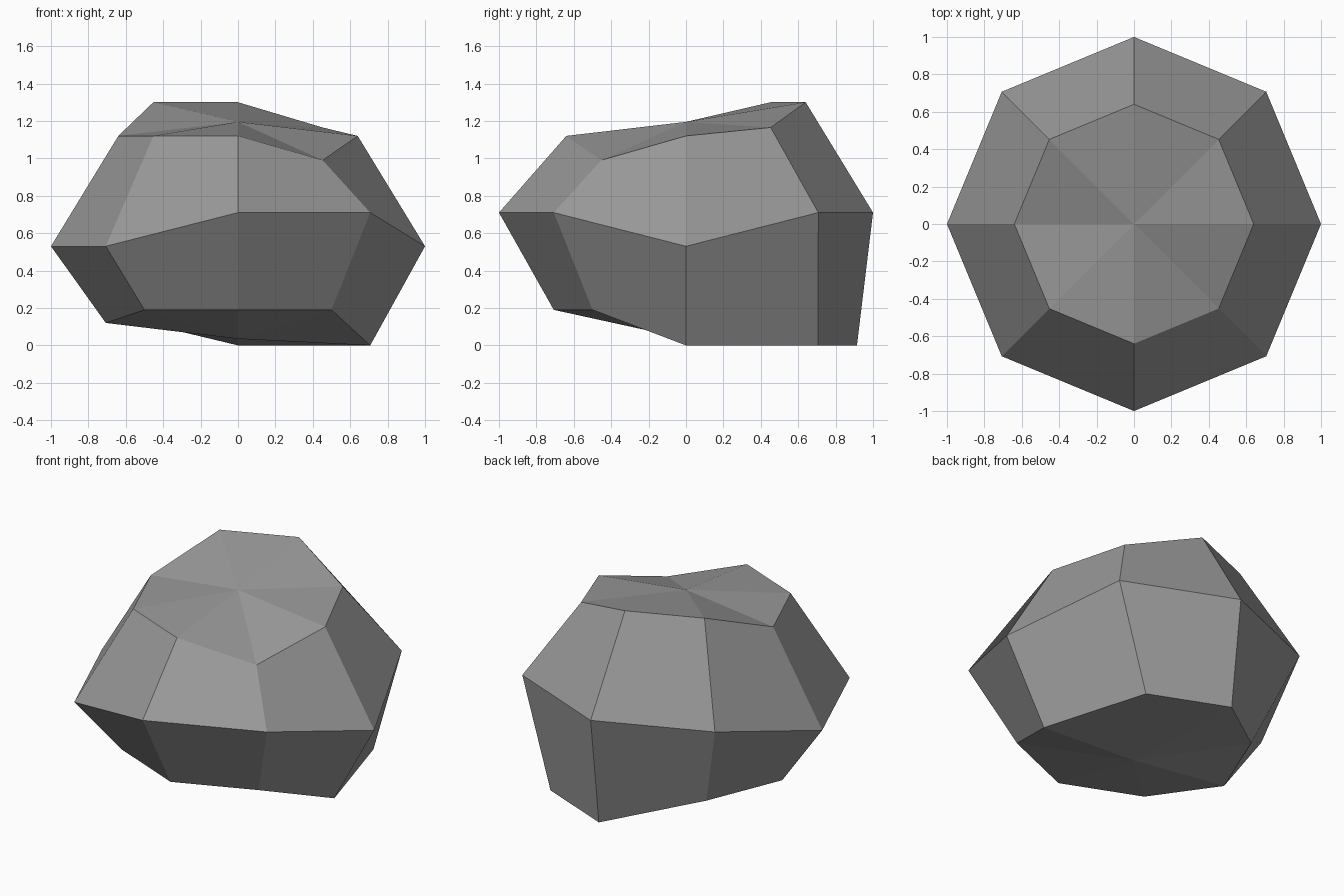
import bpy
import bmesh
from math import cos, sin, pi

cube = bpy.data.objects.get("Cube")
if cube:
    bpy.data.objects.remove(cube, do_unlink=True)

# Plain grey stone colour
stone = bpy.data.materials.new("stone grey")
stone.use_nodes = True
grey = (0.32, 0.32, 0.32, 1.0)
stone.diffuse_color = grey
stone.node_tree.nodes["Principled BSDF"].inputs["Base Color"].default_value = grey
stone.node_tree.nodes["Principled BSDF"].inputs["Roughness"].default_value = 0.9

SIDES = 8
bm = bmesh.new()


def ring(radius, heights):
    """Eight points, anticlockwise from +x, each at its own height."""
    return [bm.verts.new((radius * cos(2 * pi * i / SIDES),
                          radius * sin(2 * pi * i / SIDES), z))
            for i, z in enumerate(heights)]


# Uneven rings: underside, widest belt and shoulder
base = ring(0.707, [0, 0, 0, 0.12, 0.12, 0.19, 0.19, 0.19])
belt = ring(1.0, [0.53, 0.71, 0.71, 0.71, 0.53, 0.53, 0.71, 0.71])
shoulder = ring(0.64, [1.12, 1.165, 1.3, 1.3, 1.12, 1.12, 1.12, 0.99])

# The back of the underside bulges out
for v in base[1:3]:
    v.co.y += 0.207

# Sides, then fans closing the top and the bottom
bottom = bm.verts.new((0, 0, 0.035))
top = bm.verts.new((0, 0, 1.195))
for i in range(SIDES):
    j = (i + 1) % SIDES
    for low, high in ((base, belt), (belt, shoulder)):
        bm.faces.new((low[i], low[j], high[j], high[i]))
    bm.faces.new((shoulder[i], shoulder[j], top))
    bm.faces.new((base[j], base[i], bottom))
bmesh.ops.recalc_face_normals(bm, faces=bm.faces)

mesh = bpy.data.meshes.new("rock")
bm.to_mesh(mesh)
bm.free()
mesh.materials.append(stone)
rock = bpy.data.objects.new("rock", mesh)
bpy.context.collection.objects.link(rock)
